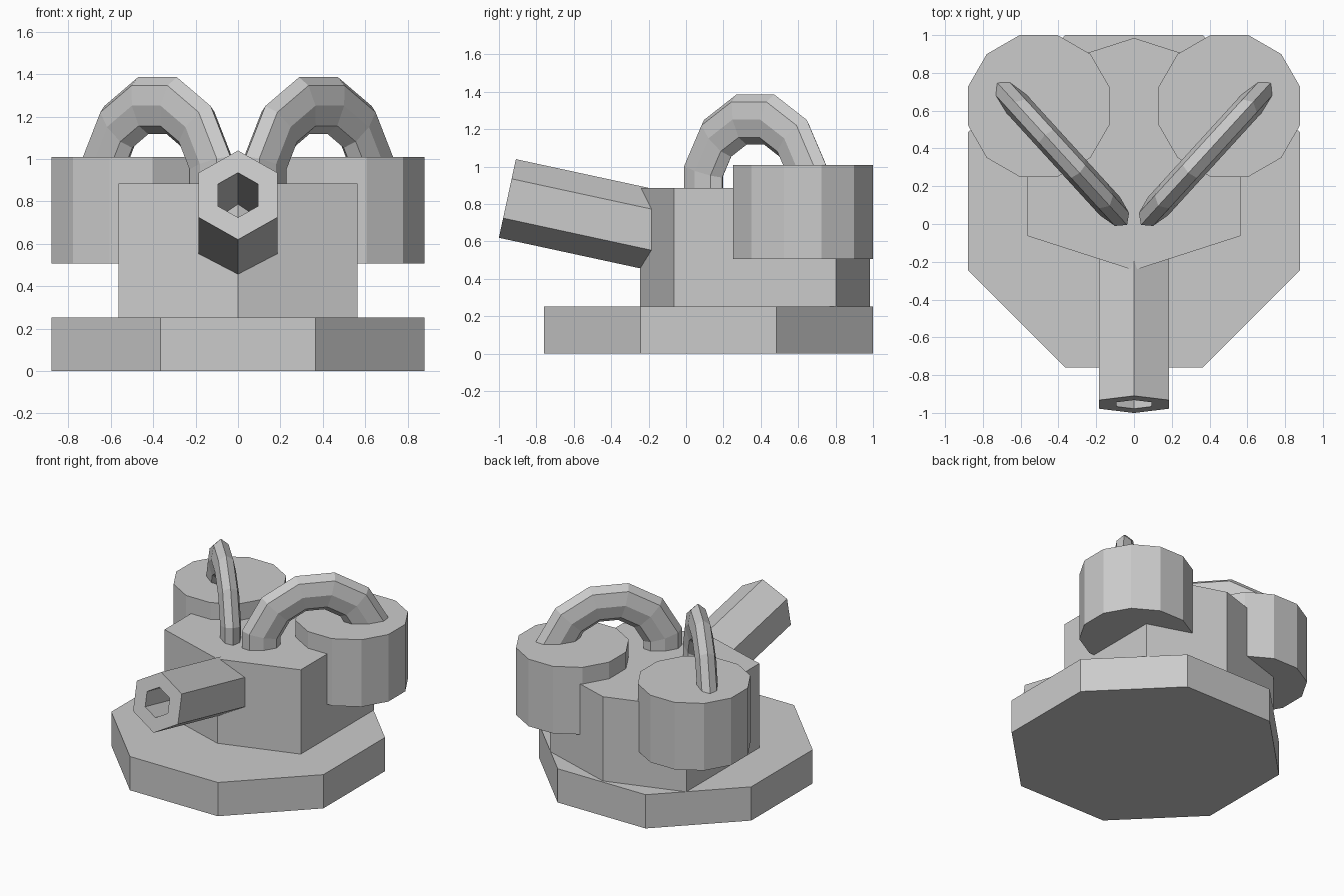
import bpy, bmesh
from math import sin, cos, pi, radians
from mathutils import Matrix, Vector

if "Cube" in bpy.data.objects:
    bpy.data.objects.remove(bpy.data.objects["Cube"])


def finish(name, bm):
    bmesh.ops.recalc_face_normals(bm, faces=bm.faces)
    mesh = bpy.data.meshes.new(name)
    bm.to_mesh(mesh)
    bm.free()
    obj = bpy.data.objects.new(name, mesh)
    bpy.context.collection.objects.link(obj)
    return obj


def loft(name, rings, closed=False):
    """Skin a list of point rings; cap the ends unless it closes on itself."""
    bm = bmesh.new()
    vs = [[bm.verts.new(p) for p in r] for r in rings]
    n = len(vs[0])
    pairs = list(zip(vs, vs[1:])) + ([(vs[-1], vs[0])] if closed else [])
    for a, b in pairs:
        for i in range(n):
            j = (i + 1) % n
            bm.faces.new((a[i], a[j], b[j], b[i]))
    if not closed:
        bm.faces.new(vs[0])
        bm.faces.new(vs[-1])
    return finish(name, bm)


def ngon(n, r, cx=0, cy=0, turn=0.0):
    return [(cx + r * cos(turn + 2 * pi * i / n), cy + r * sin(turn + 2 * pi * i / n))
            for i in range(n)]


def prism(name, outline, z0, z1):
    return loft(name, [[(x, y, z) for x, y in outline] for z in (z0, z1)])


# Octagonal base plate
prism("base", ngon(8, 0.88 / cos(pi / 8), 0, 0.12, pi / 8), 0, 0.253)

# Six-sided main body
prism("body", [(0, -0.245), (0.565, -0.063), (0.565, 0.803), (0, 0.985),
               (-0.565, 0.803), (-0.565, -0.063)], 0.253, 0.885)

# Hollow hexagonal spout, tilted up towards the front
tilt = radians(12.2)
place = Matrix.Translation((0, -0.955, 0.83)) @ Matrix.Rotation(-tilt, 4, 'X')
profile = [(0.215, 0), (0.215, 1.0), (0.108, 1.0), (0.108, 0)]
loft("spout", [[place @ Vector((x, d, z)) for x, z in ngon(6, r, turn=pi / 2)]
               for r, d in profile], closed=True)

for side, label in ((1, "right"), (-1, "left")):
    # Twelve-sided side canister
    prism(label + "_canister", ngon(12, 0.375 / cos(pi / 12), side * 0.505, 0.625, pi / 12),
          0.507, 1.01)
    # Flattened pipe arching from body to canister
    yaw = radians(47.6)
    rings = []
    for k in range(8):
        a = radians(-15 + 30 * k)
        ring = []
        for u, w in ngon(8, 1.0):
            r = 0.388 + 0.139 * u
            h, t = r * cos(a), 0.072 * w
            ring.append((side * (0.38 + h * cos(yaw) - t * sin(yaw)),
                         0.371 + h * sin(yaw) + t * cos(yaw),
                         0.877 + r * sin(a)))
        rings.append(ring)
    loft(label + "_pipe", rings)
